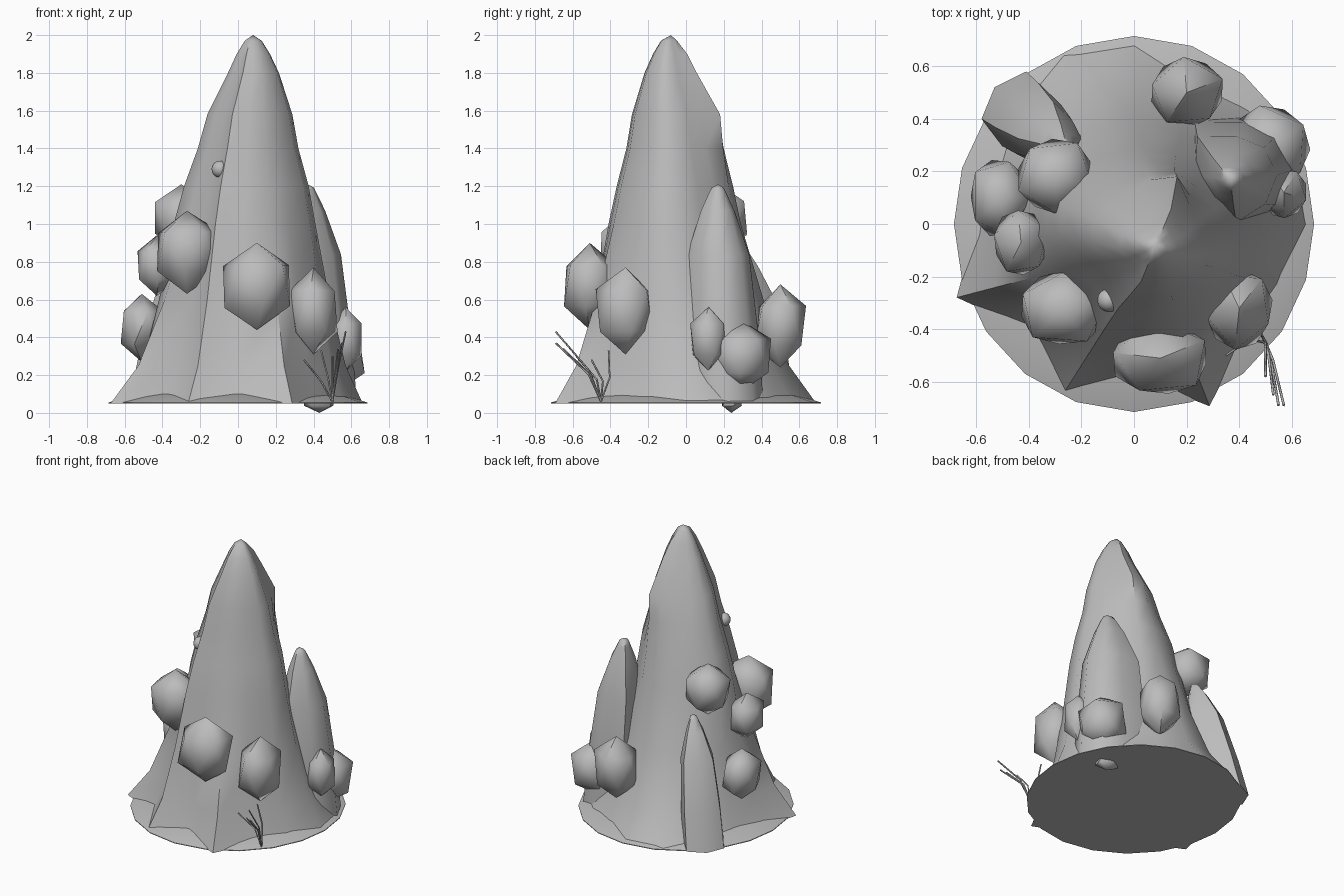
import bpy, math, random
from mathutils import Vector

cube = bpy.data.objects.get("Cube")
if cube:
    bpy.data.objects.remove(cube, do_unlink=True)

random.seed(4)
GREY = (0.5, 0.5, 0.5, 1)
stone = bpy.data.materials.new("grey stone")
stone.use_nodes = True
stone.diffuse_color = GREY
bsdf = stone.node_tree.nodes["Principled BSDF"]
bsdf.inputs["Base Color"].default_value = GREY
bsdf.inputs["Roughness"].default_value = 0.9


def finish(obj, name, angle):
    """Name, colour and shade one object."""
    obj.name = name
    obj.data.materials.clear()
    obj.data.materials.append(stone)
    bpy.ops.object.select_all(action='DESELECT')
    obj.select_set(True)
    bpy.context.view_layer.objects.active = obj
    bpy.ops.object.shade_smooth_by_angle(angle=math.radians(angle))


def loft(name, rings, tip, angle=50):
    """Skin a stack of equal rings, closed below and ending in a tip."""
    n = len(rings[0])
    verts = [p for ring in rings for p in ring] + [tip]
    faces = [tuple(reversed(range(n)))]
    for k in range(len(rings) - 1):
        for i in range(n):
            j = (i + 1) % n
            faces.append((k * n + i, k * n + j, k * n + n + j, k * n + n + i))
    last = (len(rings) - 1) * n
    faces += [(last + i, last + (i + 1) % n, len(verts) - 1) for i in range(n)]
    mesh = bpy.data.meshes.new(name)
    mesh.from_pydata(verts, [], faces)
    obj = bpy.data.objects.new(name, mesh)
    bpy.context.collection.objects.link(obj)
    finish(obj, name, angle)


def ring(centre, radii):
    n = len(radii)
    return [Vector(centre) + Vector((r * math.cos(math.tau * i / n), r * math.sin(math.tau * i / n), 0))
            for i, r in enumerate(radii)]


# Main spire: ridged foot, blending to a ridged waist, then tapering to the peak
foot = [.66, .67, .63, .61, .69, .70, .64, .57, .60, .73, .57, .69, .58, .75, .60, .60]
waist = [.38, .33, .31, .34, .34, .34, .35, .38, .37, .32, .30, .39, .35, .36, .34, .38]
rings = []
for z, blend in ((.05, 0), (.25, .36), (.6, .70), (1.0, 1)):
    rings.append(ring((.03 * blend, -.05 * blend, z), [a + (b - a) * blend for a, b in zip(foot, waist)]))
# Upper rings: height, scale, lean, swell of the shoulder at the back
for z, s, c, swell in ((1.2, .88, .04, 0), (1.4, .71, .05, .15), (1.58, .6, .06, .33),
                       (1.8, .36, .08, .3), (1.9, .235, .08, .3), (1.97, .12, .08, .1)):
    radii = [w * s for w in waist]
    for i, share in ((2, .4), (3, 1), (4, .5)):
        radii[i] *= 1 + swell * share
    rings.append(ring((c, -c - .01, z), radii))
loft("main_spire", rings, (.08, -.08, 2.0))


# Smaller spires leaning on the main one
def small_spire(name, base, tip, radii):
    base, tip = Vector(base), Vector(tip)
    steps = ((0, 1), (.3, .95), (.68, .78), (.88, .42), (.96, .22), (.985, .15))
    loft(name, [ring(base.lerp(tip, t), [r * s for r in radii]) for t, s in steps], tip)


small_spire("side_spire", (.43, .22, .05), (.37, .17, 1.21), [.2, .19, .19, .27, .2, .2, .23, .2])
small_spire("back_spire", (-.41, .4, .05), (-.26, .29, .88), [.14, .13, .18, .17, .17, .14, .15, .14])

# Ground plate, a little longer than wide, with a slightly raised middle
edge = [.685 + .03 * math.sin(math.tau * i / 20) ** 2 for i in range(20)]
loft("ground_plate", [ring((0, 0, .05), edge), ring((0, 0, .055), edge),
                      ring((0, 0, .1), [e * .8 for e in edge])], (0, 0, .11), 30)

# Boulders clinging to the slopes: centre, half sizes
boulders = {
    "front_upper": ((-.27, -.32, .85), (.18, .15, .22)),
    "front_middle": ((.1, -.51, .67), (.195, .15, .23)),
    "front_side": ((.4, -.32, .54), (.135, .16, .23)),
    "left_upper": ((-.43, -.07, .78), (.11, .13, .16)),
    "left_top": ((-.3, .18, 1.03), (.16, .15, .18)),
    "left_lower": ((-.51, .1, .45), (.12, .16, .18)),
    "back": ((.2, .5, .46), (.15, .14, .22)),
    "side_slim": ((.57, .12, .39), (.09, .1, .17)),
    "side_lower": ((.52, .29, .3), (.16, .17, .19)),
    "buried": ((.43, .24, .07), (.09, .06, .07)),
}
for label, (centre, size) in boulders.items():
    bpy.ops.mesh.primitive_ico_sphere_add(subdivisions=1, radius=1, location=centre)
    rock = bpy.context.object
    turn = random.uniform(0, math.tau)
    for v in rock.data.vertices:
        x, y, z = v.co
        x, y = x * math.cos(turn) - y * math.sin(turn), x * math.sin(turn) + y * math.cos(turn)
        wobble = 1 if abs(z) > .9 else random.uniform(1, 1.12)
        v.co = Vector((x * size[0], y * size[1], z * size[2])) * wobble
    finish(rock, label + "_boulder", 50)

# Small round stone set in the upper slope
bpy.ops.mesh.primitive_uv_sphere_add(segments=16, ring_count=8, radius=.045, location=(-.095, -.29, 1.29))
finish(bpy.context.object, "round_stone", 60)

# Dry twigs: bent tubes sharing one root
twigs = bpy.data.curves.new("dry_twigs", 'CURVE')
twigs.dimensions = '3D'
twigs.bevel_depth = .005
twigs.bevel_resolution = 0
twigs.use_fill_caps = True
root = Vector((.5, -.45, .06))
for tip in ((.57, -.69, .43), (.55, -.69, .37), (.53, -.65, .34), (.35, -.5, .28), (.44, -.41, .33), (.5, -.58, .3)):
    tip = Vector(tip)
    spline = twigs.splines.new('POLY')
    spline.points.add(2)
    bend = root.lerp(tip, .4) + Vector((0, .03, .02))
    for point, co in zip(spline.points, (root, bend, tip)):
        point.co = (*co, 1)
twig_obj = bpy.data.objects.new("dry_twigs", twigs)
bpy.context.collection.objects.link(twig_obj)
twigs.materials.append(stone)
